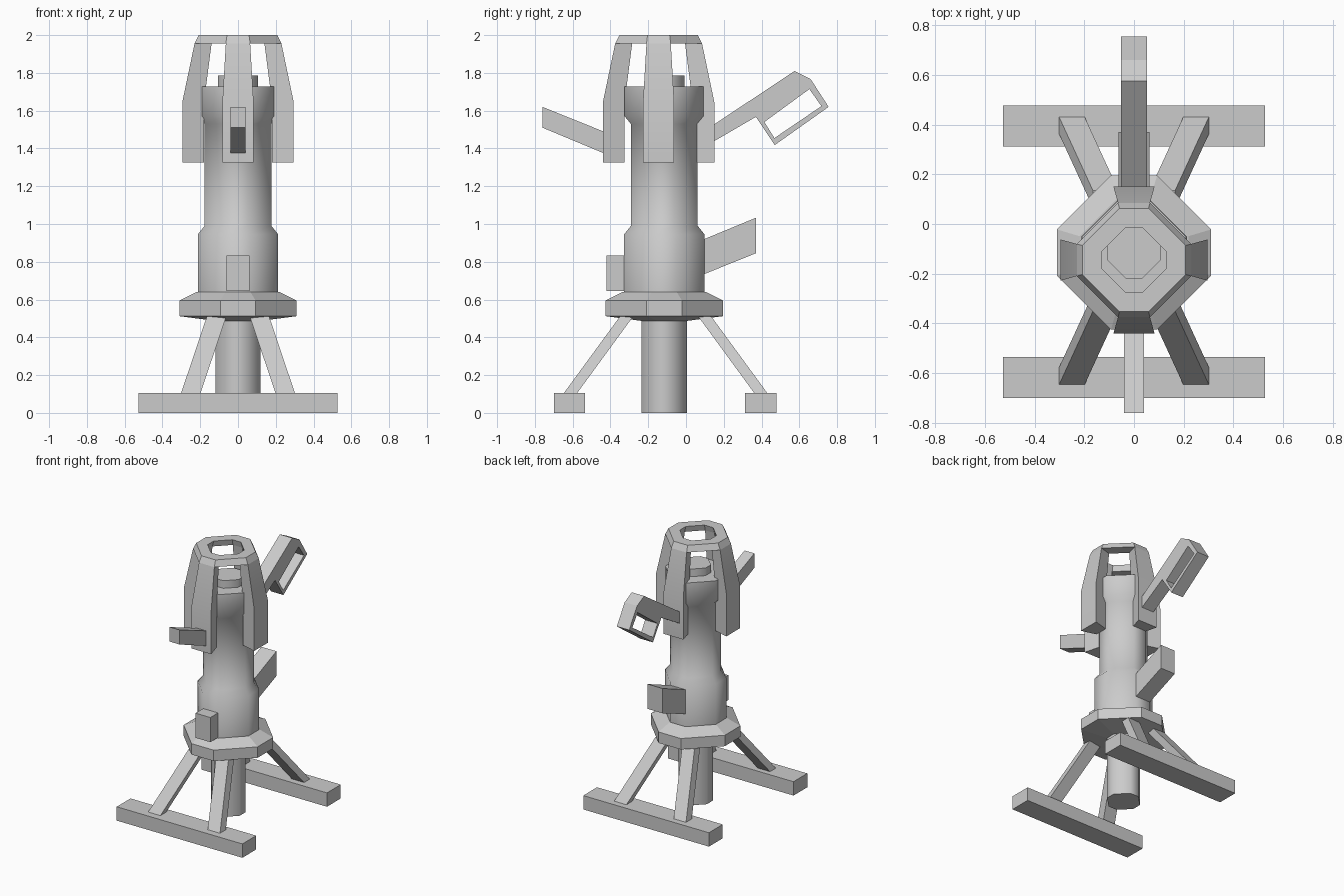
import bpy, bmesh, math
from mathutils import Matrix, Vector

if "Cube" in bpy.data.objects:
    bpy.data.objects.remove(bpy.data.objects["Cube"])

grey = bpy.data.materials.new("plain grey")
grey.use_nodes = True
COLOUR = (0.6, 0.6, 0.6, 1)
grey.diffuse_color = COLOUR
grey.node_tree.nodes["Principled BSDF"].inputs["Base Color"].default_value = COLOUR

BODY_Y, HEAD_Y = -0.115, -0.145


def finish(obj, angle):
    """Give an object its material and shading."""
    obj.data.materials.clear()
    obj.data.materials.append(grey)
    bpy.ops.object.select_all(action="DESELECT")
    obj.select_set(True)
    bpy.context.view_layer.objects.active = obj
    if angle:
        bpy.ops.object.shade_smooth_by_angle(angle=math.radians(angle))
    return obj


def loft(name, rings, matrix=Matrix(), angle=50, tube=False):
    """Skin a stack of equal rings; a tube joins last to first instead of capping."""
    bm = bmesh.new()
    loops = [[bm.verts.new(matrix @ Vector(p)) for p in ring] for ring in rings]
    pairs = list(zip(loops, loops[1:]))
    if tube:
        pairs.append((loops[-1], loops[0]))
    else:
        bm.faces.new(loops[0])
        bm.faces.new(loops[-1])
    for low, high in pairs:
        for i in range(len(low)):
            j = (i + 1) % len(low)
            bm.faces.new((low[i], low[j], high[j], high[i]))
    bmesh.ops.recalc_face_normals(bm, faces=bm.faces)
    mesh = bpy.data.meshes.new(name)
    bm.to_mesh(mesh)
    bm.free()
    obj = bpy.data.objects.new(name, mesh)
    bpy.context.collection.objects.link(obj)
    return finish(obj, angle)


def octagon(r, z, ratio=0.3):
    """Square with cut corners: r to the flat, ratio sets the flat's width."""
    f = r * ratio
    return [(r, -f, z), (r, f, z), (f, r, z), (-f, r, z),
            (-r, f, z), (-r, -f, z), (-f, -r, z), (f, -r, z)]


def turned(name, profile, y, angle=50, ratio=0.3, tube=False):
    rings = [octagon(r, z, ratio) for r, z in profile]
    return loft(name, rings, Matrix.Translation((0, y, 0)), angle, tube)


def rect(x0, x1, y0, y1, z):
    return [(x0, y0, z), (x1, y0, z), (x1, y1, z), (x0, y1, z)]


def side_plate(name, half_width, *outlines):
    """Extrude (y, z) outlines sideways; later outlines are holes."""
    curve = bpy.data.curves.new(name, "CURVE")
    curve.dimensions = "2D"
    curve.fill_mode = "BOTH"
    curve.extrude = half_width
    for points in outlines:
        spline = curve.splines.new("POLY")
        spline.points.add(len(points) - 1)
        spline.use_cyclic_u = True
        for p, (y, z) in zip(spline.points, points):
            p.co = (y, z, 0, 1)
    source = bpy.data.objects.new(name + "_outline", curve)
    bpy.context.collection.objects.link(source)
    bpy.context.view_layer.update()
    mesh = bpy.data.meshes.new_from_object(
        source.evaluated_get(bpy.context.evaluated_depsgraph_get()))
    bpy.data.objects.remove(source)
    mesh.transform(Matrix(((0, 0, 1, 0), (1, 0, 0, 0), (0, 1, 0, 0), (0, 0, 0, 1))))
    obj = bpy.data.objects.new(name, mesh)
    bpy.context.collection.objects.link(obj)
    return finish(obj, 20)


# Central column
turned("lower_tube", [(0.12, 0), (0.12, 0.5)], BODY_Y)
turned("flange", [(0.12, 0.487), (0.31, 0.512), (0.31, 0.595), (0.22, 0.64)], BODY_Y, 0)
turned("body", [(0.213, 0.63), (0.213, 0.945), (0.177, 0.99), (0.177, 1.53),
                (0.21, 1.57), (0.21, 1.727)], BODY_Y)
turned("body_cap", [(0.106, 1.72), (0.106, 1.785)], BODY_Y)

# Head: top ring with four hanging prongs
turned("head_ring", [(0.23, 1.955), (0.208, 2.0), (0.128, 2.0), (0.14, 1.955)],
       HEAD_Y, 40, 0.28, True)


def prong_section(inner, outer, z):
    a, b = 0.28 * inner, 0.28 * outer
    return [(-a, -inner, z), (-b, -outer, z), (b, -outer, z), (a, -inner, z)]


prong = [prong_section(0.18, 0.295, 1.325), prong_section(0.18, 0.295, 1.645),
         prong_section(0.14, 0.23, 1.955)]
for i, side in enumerate(("front", "left", "back", "right")):
    turn = Matrix.Translation((0, HEAD_Y, 0)) @ Matrix.Rotation(i * math.pi / 2, 4, "Z")
    loft("prong_" + side, prong, turn)

# Feet beams and splayed legs
for end, y0, y1, bottom, top in (("front", -0.7, -0.535, (-0.65, -0.58), (-0.35, -0.28)),
                                 ("back", 0.313, 0.478, (0.365, 0.434), (0.065, 0.134))):
    loft("foot_" + end, [rect(-0.527, 0.527, y0, y1, z) for z in (0, 0.105)], angle=0)
    for side, s in (("left", 1), ("right", -1)):
        loft("leg_%s_%s" % (end, side),
             [rect(s * 0.2, s * 0.303, *bottom, 0.1),
              rect(s * 0.062, s * 0.165, *top, 0.51)], angle=0)

# Fittings on the front
loft("front_box", [rect(-0.062, 0.062, -0.42, -0.3, z) for z in (0.645, 0.832)], angle=0)
side_plate("front_handle", 0.041,
           [(-0.76, 1.62), (-0.76, 1.51), (-0.4, 1.36), (-0.4, 1.475)])

# Arms on the back
side_plate("lower_back_arm", 0.063,
           [(0.06, 0.905), (0.06, 0.72), (0.37, 0.845), (0.37, 1.033)])
side_plate("upper_back_arm", 0.052,
           [(0.1, 1.495), (0.1, 1.41), (0.37, 1.567), (0.47, 1.418),
            (0.755, 1.62), (0.66, 1.767), (0.575, 1.81)],
           [(0.415, 1.54), (0.653, 1.714), (0.717, 1.624), (0.468, 1.455)])
